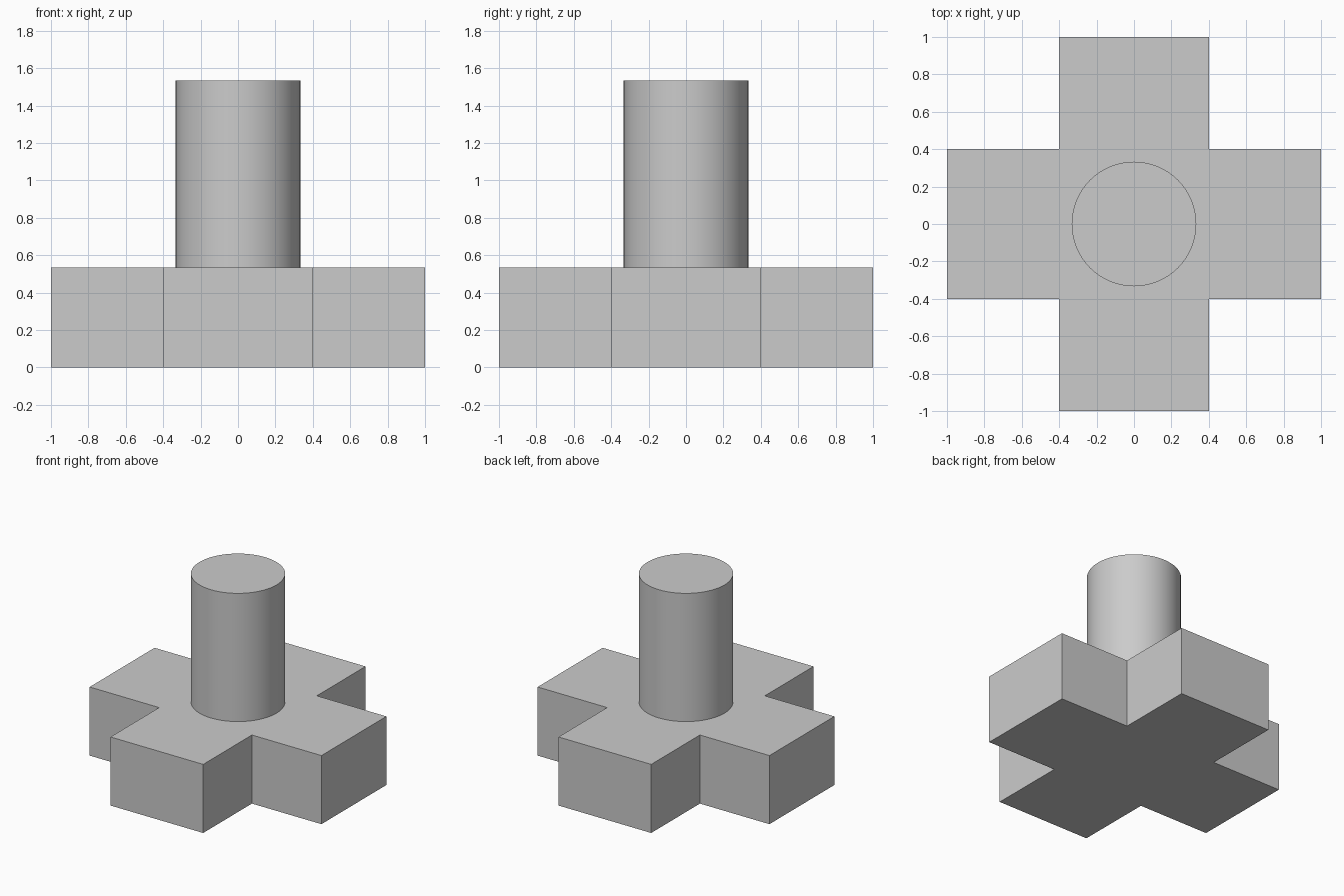
import bpy
import bmesh
import math

BASE_TOP = 0.535
POST_TOP = 1.535
POST_RADIUS = 0.333
ARM = 0.4   # half width of each arm
REACH = 1.0  # distance from centre to arm end

cube = bpy.data.objects.get("Cube")
if cube:
    bpy.data.objects.remove(cube, do_unlink=True)

grey = bpy.data.materials.new("plain_grey")
grey.use_nodes = True
colour = (0.6, 0.6, 0.6, 1.0)
grey.diffuse_color = colour
grey.node_tree.nodes["Principled BSDF"].inputs["Base Color"].default_value = colour


def add_object(name, bm):
    bmesh.ops.recalc_face_normals(bm, faces=bm.faces)
    mesh = bpy.data.meshes.new(name)
    bm.to_mesh(mesh)
    bm.free()
    mesh.materials.append(grey)
    obj = bpy.data.objects.new(name, mesh)
    bpy.context.collection.objects.link(obj)
    return obj


# Cross-shaped base: one arm outline turned four times, then extruded
bm = bmesh.new()
outline = []
for turn in range(4):
    c, s = round(math.cos(turn * math.pi / 2)), round(math.sin(turn * math.pi / 2))
    for x, y in ((REACH, -ARM), (REACH, ARM), (ARM, ARM)):
        outline.append(bm.verts.new((x * c - y * s, x * s + y * c, 0)))
floor = bm.faces.new(outline)
raised = bmesh.ops.extrude_face_region(bm, geom=[floor], use_keep_orig=True)
top_verts = [v for v in raised["geom"] if isinstance(v, bmesh.types.BMVert)]
bmesh.ops.translate(bm, verts=top_verts, vec=(0, 0, BASE_TOP))
add_object("cross_base", bm)

# Round post standing on the centre of the base
bm = bmesh.new()
bmesh.ops.create_cone(bm, cap_ends=True, segments=64, radius1=POST_RADIUS,
                      radius2=POST_RADIUS, depth=POST_TOP - BASE_TOP)
bmesh.ops.translate(bm, verts=bm.verts, vec=(0, 0, (POST_TOP + BASE_TOP) / 2))
post = add_object("round_post", bm)

bpy.ops.object.select_all(action="DESELECT")
post.select_set(True)
bpy.context.view_layer.objects.active = post
bpy.ops.object.shade_smooth_by_angle(angle=math.radians(30))
